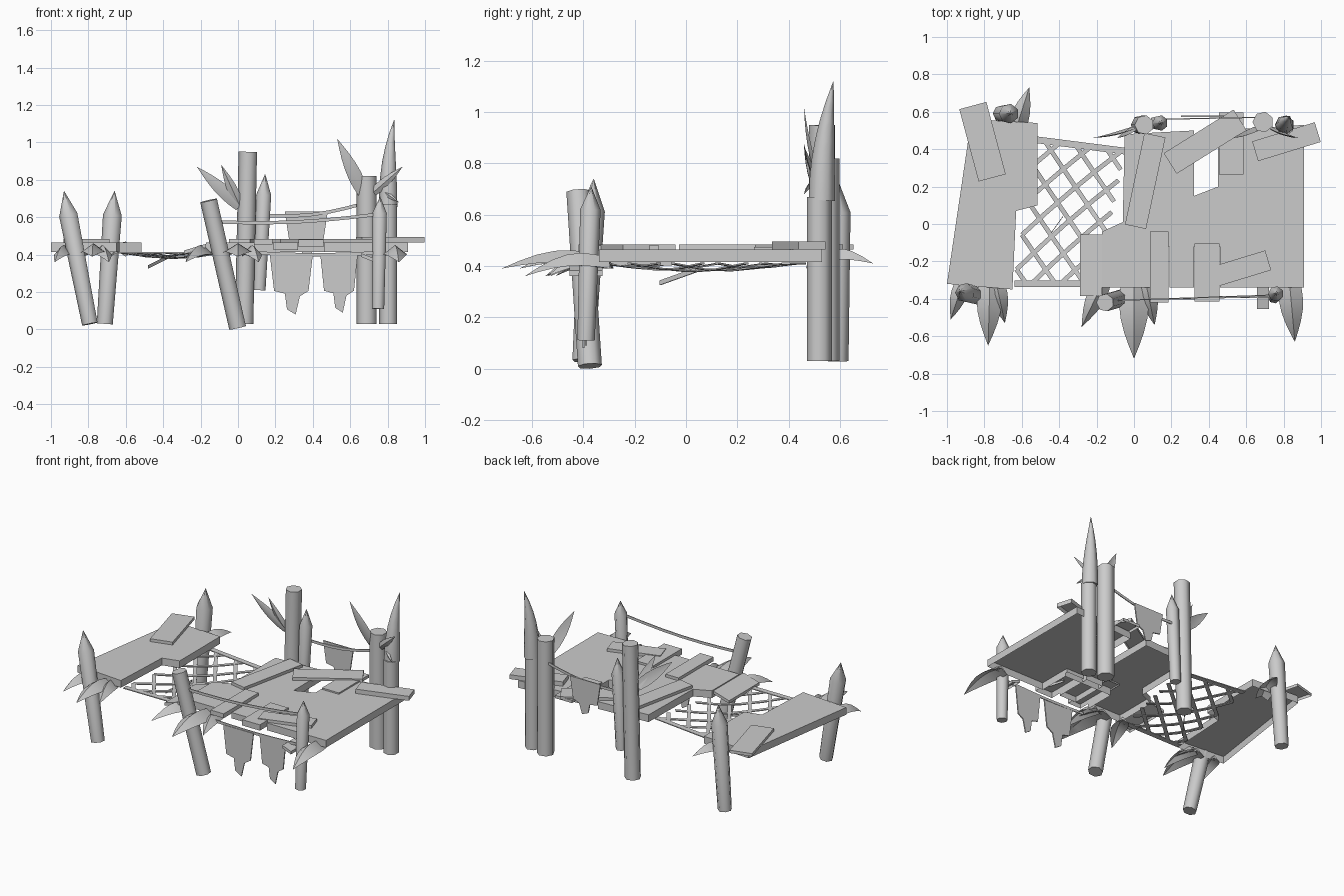
import bpy, bmesh, math
from mathutils import Vector

cube = bpy.data.objects.get("Cube")
if cube:
    bpy.data.objects.remove(cube)

grey = (.6, .6, .6, 1)
material = bpy.data.materials.new("weathered_grey")
material.use_nodes = True
material.diffuse_color = grey
material.node_tree.nodes["Principled BSDF"].inputs["Base Color"].default_value = grey

UP = Vector((0, 0, 1))
BACKWARD = Vector((0, 1, 0))
DECK_BOTTOM, DECK_TOP = .415, .465
TIP_RADIUS = .001


def finish(name, mesh_builder, smooth_angle=None):
    bmesh.ops.recalc_face_normals(mesh_builder, faces=mesh_builder.faces)
    mesh = bpy.data.meshes.new(name)
    mesh_builder.to_mesh(mesh)
    mesh_builder.free()
    mesh.materials.append(material)
    part = bpy.data.objects.new(name, mesh)
    bpy.context.collection.objects.link(part)
    if smooth_angle:
        bpy.ops.object.select_all(action='DESELECT')
        part.select_set(True)
        bpy.context.view_layer.objects.active = part
        bpy.ops.object.shade_smooth_by_angle(angle=math.radians(smooth_angle))


def loft(mesh_builder, rings, open_start=False):
    """Skin a solid through rings of equal point count."""
    loops = [[mesh_builder.verts.new(point) for point in ring] for ring in rings]
    for lower, upper in zip(loops, loops[1:]):
        for i in range(len(lower)):
            mesh_builder.faces.new((lower[i - 1], lower[i], upper[i], upper[i - 1]))
    if not open_start:
        mesh_builder.faces.new(reversed(loops[0]))
    mesh_builder.faces.new(loops[-1])


def tube(mesh_builder, points, radii, sides=7):
    axis = (points[-1] - points[0]).normalized()
    reference = UP if abs(axis.z) < .7 else BACKWARD
    across = axis.cross(reference).normalized()
    other = axis.cross(across)
    angles = [math.tau * i / sides for i in range(sides)]
    loft(mesh_builder, [[point + radius * (across * math.cos(a) + other * math.sin(a))
                         for a in angles] for point, radius in zip(points, radii)])


def ribbon(mesh_builder, points, wide, thin):
    loft(mesh_builder, [[p - wide - thin, p + wide - thin, p + wide + thin, p - wide + thin]
                        for p in points])


def post(name, x, y, height, radius, lean=0, lean_back=0, foot=.03, point=0):
    base = Vector((x, y, foot))
    top = Vector((x + lean, y + lean_back, height))
    builder = bmesh.new()
    if point:
        shoulder = top - (top - base).normalized() * point
        tube(builder, [base, shoulder, top], [radius * .85, radius, TIP_RADIUS])
    else:
        tube(builder, [base, top], [radius, radius])
    finish(name, builder, smooth_angle=55)


def prism(name, outline, bottom, top, slope=0):
    """Hollow board, open underneath."""
    builder = bmesh.new()
    loft(builder, [[(x, y, z + slope * x) for x, y in outline] for z in (bottom, top)],
         open_start=True)
    finish(name, builder)


def board(name, x, y, width, depth, turn=0, bottom=DECK_TOP, thick=.02, slope=0):
    """Rectangular board, turned in plan by degrees; slope raises it along x."""
    c, s = math.cos(math.radians(turn)), math.sin(math.radians(turn))
    corners = [(i * width / 2, j * depth / 2) for i, j in ((-1, -1), (1, -1), (1, 1), (-1, 1))]
    outline = [(x + u * c - v * s, y + u * s + v * c) for u, v in corners]
    prism(name, outline, bottom - slope * x, bottom + thick - slope * x, slope)


def leaf(name, base, tip, width, fold, up):
    builder = bmesh.new()
    side = (tip - base).cross(up).normalized()
    rings = []
    for i in range(7):
        t = i / 6
        spread = max(TIP_RADIUS, math.sin(math.pi * (t * .7 + .3)))
        centre = base.lerp(tip, t) + up * fold * math.sin(math.pi * t) / 2
        edge = side * width * spread / 2
        ridge = up * fold * spread
        rings.append([centre - edge, centre + ridge, centre + edge, centre + ridge * .6])
    loft(builder, rings)
    finish(name, builder, smooth_angle=40)


def rope(name, start, end, sag):
    start, end = Vector(start), Vector(end)
    steps = [i / 6 for i in range(7)]
    points = [start.lerp(end, t) - UP * sag * math.sin(math.pi * t) for t in steps]
    builder = bmesh.new()
    ribbon(builder, points, wide=UP * .009, thin=BACKWARD * .003)
    finish(name, builder)


def flag(name, x, y, top, width, body, tear):
    """Cloth with a ragged lower edge; tear is the depth of the rags."""
    rags = ((.1, .1), (.35, .2), (.4, .8), (.6, 1), (.7, .3), (.9, .1))
    outline = [(x + width, top), (x, top)]
    outline += [(x + width * u, top - body - tear * v) for u, v in rags]
    builder = bmesh.new()
    loft(builder, [[(u, y + d, z) for u, z in outline] for d in (-.004, .004)])
    finish(name, builder)


# Posts
post("left_front_post", -.79, -.4, .74, radius=.052, lean=-.14, lean_back=.04, point=.13)
post("left_back_post", -.71, .59, .74, radius=.053, lean=.05, point=.13)
post("leaning_post", 0, -.375, .69, radius=.048, lean=-.155, lean_back=-.045, foot=.01)
post("middle_back_post", .035, .53, .95, radius=.052, lean=.02)
post("middle_back_stake", .115, .54, .83, radius=.042, lean=.03, foot=.21, point=.11)
post("right_back_post", .69, .545, .82, radius=.056)
post("horned_post", .805, .52, .67, radius=.05)
post("right_front_post", .75, -.39, .71, radius=.041, lean=.01, lean_back=.02, foot=.11, point=.09)

# Curved horn capping a post
builder = bmesh.new()
steps = [i / 6 for i in range(7)]
tube(builder, [Vector((.805 + .03 * t ** 3, .53 + .045 * t * t, .66 + .46 * t)) for t in steps],
     [max(TIP_RADIUS, .052 * (1 - t * t)) for t in steps])
finish("post_horn", builder, smooth_angle=55)

# Decks, leaving a hole at the back and a notch at the front of the main one
prism("left_deck", [(-1, -.32), (-.65, -.35), (-.63, .07), (-.515, .1), (-.515, .54), (-.87, .56)],
      DECK_BOTTOM, DECK_TOP)
prism("main_deck", [(-.17, -.34), (.09, -.34), (.09, -.12), (.46, -.12), (.46, -.34), (.91, -.34),
                    (.91, .53), (.45, .5), (.45, .2), (.32, .15), (.32, .5), (-.05, .48),
                    (-.06, .01), (-.17, -.04)], DECK_BOTTOM, DECK_TOP)

# Loose planks
board("left_plank", -.81, .44, width=.15, depth=.4, turn=15)
board("long_plank", .06, .23, width=.115, depth=.5, turn=-12)
board("broken_plank", .38, .44, width=.44, depth=.13, turn=32)
board("short_plank", .52, .43, width=.13, depth=.33, bottom=.455)
board("overhang_plank", .815, .44, width=.35, depth=.11, turn=17, thick=.03)
board("angled_plank", .55, -.245, width=.35, depth=.11, turn=17)
board("front_plank_left", .135, -.23, width=.1, depth=.38, bottom=.455, thick=.03)
board("front_plank_middle", .255, -.21, width=.13, depth=.26, bottom=.425, thick=.04)
board("front_plank_right", .39, -.26, width=.135, depth=.31, bottom=.44, thick=.04)
board("sloping_plank", -.23, -.22, width=.12, depth=.33, bottom=.42, slope=.3)
board("plank_stub", .69, -.39, width=.065, depth=.13, bottom=.375, slope=-.4)


# Net bridge: flat diagonal cords across a sagging patch
def net_point(u, v):
    left, right = -.64 + .12 * v, -.2 + .15 * v
    sag = u * (1 - u) * v * (1 - v) / 2
    return Vector((left + (right - left) * u, -.32 + v * (.77 - .06 * u), .41 - sag))


def net_cord(mesh_builder, points, half_width):
    wide = (points[-1] - points[0]).cross(UP).normalized() * half_width
    ribbon(mesh_builder, points, wide, thin=UP * .003)


builder = bmesh.new()
for slope in (.68, -.68):
    for k in range(-3, 7):
        start = .1 + k * .24
        inside = [i / 40 for i in range(41) if 0 <= start + slope * i / 40 <= 1]
        if len(inside) > 4:
            span = inside[-1] - inside[0]
            along = [inside[0] + span * i / 4 for i in range(5)]
            net_cord(builder, [net_point(u, start + slope * u) for u in along], .012)
for v in (0, 1):
    net_cord(builder, [net_point(0, v), net_point(1, v)], .018)
finish("net_cords", builder)
rope("loose_cord", (-.38, .04, .385), (-.48, -.1, .335), sag=0)


# Drooping leaves around the decks
def deck_leaf(name, x, y, lean, reach, droop=.03):
    base, tip = Vector((x, y, .39)), Vector((x + lean, y + reach, .39 - droop))
    leaf(name, base, tip, width=.02 + abs(reach) * .33, fold=.05, up=UP)


front = -.3
deck_leaf("large_middle_leaf", 0, front, lean=0, reach=-.42, droop=0)
deck_leaf("large_left_leaf", -.77, front, lean=-.01, reach=-.35, droop=0)
deck_leaf("large_right_leaf", .83, front, lean=.03, reach=-.33)
deck_leaf("small_middle_leaf_outer", -.16, front, lean=-.12, reach=-.25)
deck_leaf("small_middle_leaf_inner", .06, front, lean=.05, reach=-.24)
deck_leaf("small_left_leaf_inner", -.74, front, lean=.05, reach=-.23)
deck_leaf("small_left_leaf_outer", -.91, front, lean=-.07, reach=-.21)
deck_leaf("back_leaf", -.64, .48, lean=.08, reach=.25, droop=-.02)


# Upright leaves on the back posts
def post_leaf(name, x, z, lean, rise):
    base, tip = Vector((x, .52, z)), Vector((x + lean, .46, z + rise))
    leaf(name, base, tip, width=.23 * (tip - base).length, fold=.012, up=-BACKWARD)


post_leaf("middle_post_leaf_low", .01, .66, lean=-.23, rise=.21)
post_leaf("middle_post_leaf_high", .01, .66, lean=-.1, rise=.22)
post_leaf("right_post_leaf_tall", .67, .73, lean=-.14, rise=.29)
post_leaf("right_post_leaf_side", .72, .73, lean=.16, rise=.14)
post_leaf("right_post_leaf_low", .76, .75, lean=.1, rise=-.07)

# Ropes and ragged flags
rope("front_rope", (-.12, -.41, .575), (.74, -.38, .615), sag=.02)
rope("back_rope", (.14, .56, .61), (.66, .57, .67), sag=.025)
rope("flag_rope", (.08, -.4, .41), (.75, -.39, .41), sag=.01)
flag("front_flag_left", .17, -.4, top=.4, width=.23, body=.18, tear=.14)
flag("front_flag_right", .44, -.39, top=.4, width=.2, body=.18, tear=.13)
flag("back_flag", .25, .575, top=.63, width=.23, body=.14, tear=.1)
